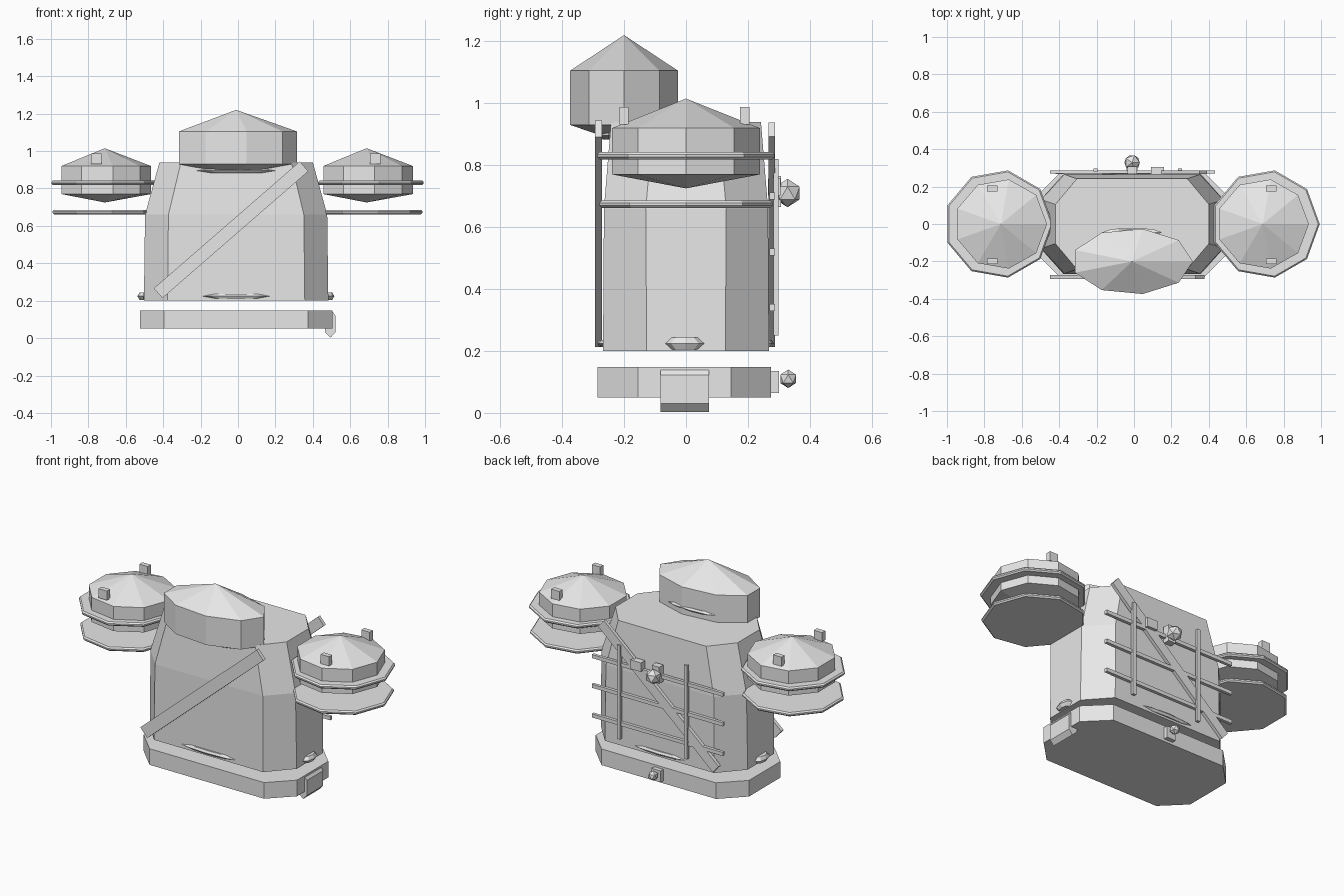
import bpy, bmesh, math
from mathutils import Vector, Matrix

cube = bpy.data.objects.get("Cube")
if cube:
    bpy.data.objects.remove(cube, do_unlink=True)

grey = bpy.data.materials.new("light_grey")
grey.use_nodes = True
grey.diffuse_color = (0.8, 0.8, 0.8, 1)
grey.node_tree.nodes["Principled BSDF"].inputs["Base Color"].default_value = (0.8, 0.8, 0.8, 1)


def finish(name, bm):
    bmesh.ops.recalc_face_normals(bm, faces=bm.faces[:])
    mesh = bpy.data.meshes.new(name)
    bm.to_mesh(mesh)
    bm.free()
    mesh.materials.append(grey)
    obj = bpy.data.objects.new(name, mesh)
    bpy.context.collection.objects.link(obj)
    return obj


def loft(name, centre, rings, closed=True):
    """Skin a stack of outlines, each (z, list of xy); a single xy is a tip."""
    bm = bmesh.new()
    cx, cy = centre
    loops = [[bm.verts.new((cx + x, cy + y, z)) for x, y in pts] for z, pts in rings]
    for a, b in zip(loops, loops[1:]):
        n = max(len(a), len(b))
        for i in range(n):
            j = (i + 1) % n
            if len(a) == 1:
                bm.faces.new((a[0], b[j], b[i]))
            elif len(b) == 1:
                bm.faces.new((a[i], a[j], b[0]))
            else:
                bm.faces.new((a[i], a[j], b[j], b[i]))
    for cap in (loops[0], loops[-1]):
        if len(cap) > 2:
            bm.faces.new(cap)
    return finish(name, bm)


def ellipse(rx, ry, n=9):
    return [(rx * math.cos(math.tau * i / n), ry * math.sin(math.tau * i / n)) for i in range(n)]


def octagon(x, y, cx, cy):
    """Rectangle of half size x, y whose corners are cut back to cx, cy."""
    return [(x, -cy), (x, cy), (cx, y), (-cx, y), (-x, cy), (-x, -cy), (-cx, -y), (cx, -y)]


def box(name, centre, size, rot=None):
    bm = bmesh.new()
    mat = Matrix.Translation(centre) @ (rot or Matrix()) @ Matrix.Diagonal((*size, 1))
    bmesh.ops.create_cube(bm, size=1, matrix=mat)
    return finish(name, bm)


def lens(name, x, y, z, rx, ry, h):
    """Thin lamp-like ridge with a sharp waist."""
    inner = ellipse(rx * 0.65, ry * 0.65, 8)
    return loft(name, (x, y), [(z - h, inner), (z, ellipse(rx, ry, 8)), (z + h, inner)])


def strap(name, a, b, width, depth):
    a, b = Vector(a), Vector(b)
    d = b - a
    rot = Matrix.Rotation(-math.atan2(d.z, d.x), 4, 'Y')
    return box(name, (a + b) / 2, (d.length, depth, width), rot)


def gem(name, centre, radius):
    bm = bmesh.new()
    bmesh.ops.create_icosphere(bm, subdivisions=1, radius=radius, matrix=Matrix.Translation(centre))
    return finish(name, bm)


MID = -0.01
TIP = [(0, 0)]

# Base slab and body
loft("base", (MID, -0.005), [(z, octagon(0.515, 0.28, 0.385, 0.15)) for z in (0.05, 0.148)])
loft("body", (MID, 0), [
    (0.2, octagon(0.493, 0.268, 0.367, 0.127)),
    (0.66, octagon(0.487, 0.265, 0.362, 0.13)),
    (0.94, octagon(0.41, 0.242, 0.295, 0.105))])

# Head with shallow cones above and below
head = ellipse(0.325, 0.177)
loft("head", (MID, -0.2), [(0.87, TIP), (0.93, head), (1.105, head), (1.22, TIP)])
lens("head_front_ridge", MID, -0.25, 0.895, 0.21, 0.03, 0.012)
lens("head_back_ridge", MID, -0.045, 0.98, 0.16, 0.025, 0.01)

# Side pods, their rim discs and top studs
for side, px, dx in (("right", -0.712, -0.724), ("left", 0.688, 0.702)):
    drum = ellipse(0.247, 0.242)
    loft(side + "_pod", (px, 0), [(0.725, TIP), (0.77, drum), (0.92, drum), (1.015, TIP)])
    for label, z, r in (("upper", 0.83, 0.291), ("lower", 0.674, 0.284)):
        rim, edge = ellipse(r - 0.008, r - 0.008), ellipse(r, r)
        loft(f"{side}_{label}_disc", (dx, 0), [
            (z - 0.012, rim), (z - 0.004, edge), (z + 0.004, edge), (z + 0.012, rim)])
    for label, y in (("front", -0.2), ("back", 0.19)):
        box(f"{side}_{label}_stud", (px - 0.045 if px < 0 else px + 0.046, y, 0.96), (0.056, 0.03, 0.056))

# Diagonal straps across the front and back
strap("front_strap", (-0.427, -0.283, 0.24), (0.353, -0.283, 0.918), 0.07, 0.022)
strap("back_strap", (-0.4, 0.277, 0.235), (0.37, 0.277, 0.915), 0.06, 0.02)

# Rack on the back
for i, z in enumerate((0.34, 0.52, 0.70)):
    box(f"rack_rail_{i}", (-0.008, 0.278, z), (0.88, 0.018, 0.022))
for i, x in enumerate((-0.205, 0.245)):
    box(f"rack_post_{i}", (x, 0.29, 0.535), (0.022, 0.016, 0.57))

# Ridges around the foot of the body
for name, y in (("front", -0.265), ("back", 0.262)):
    lens(name + "_ridge", MID, y, 0.224, 0.19, 0.022, 0.012)
for name, x in (("right", -0.505), ("left", 0.482)):
    lens(name + "_ridge", x, -0.004, 0.224, 0.033, 0.063, 0.02)

# Gems with mounting plates, and a small box on the back
gem("upper_gem", (MID, 0.328, 0.71), 0.046)
box("upper_gem_plate", (MID, 0.287, 0.715), (0.05, 0.04, 0.1))
gem("lower_gem", (MID, 0.33, 0.11), 0.03)
box("lower_gem_plate", (MID, 0.286, 0.1), (0.06, 0.03, 0.07))
box("back_box", (0.125, 0.285, 0.73), (0.07, 0.04, 0.055))

# Rounded latch hanging on the left of the base
profile = [(0.465, 0.138), (0.508, 0.138), (0.52, 0.122), (0.52, 0.03), (0.495, 0.003), (0.465, 0.03)]
latch = loft("base_latch", (0, 0), [(-0.083, profile), (0.075, profile)])
for v in latch.data.vertices:
    v.co = (v.co.x, v.co.z, v.co.y)
latch.data.flip_normals()
